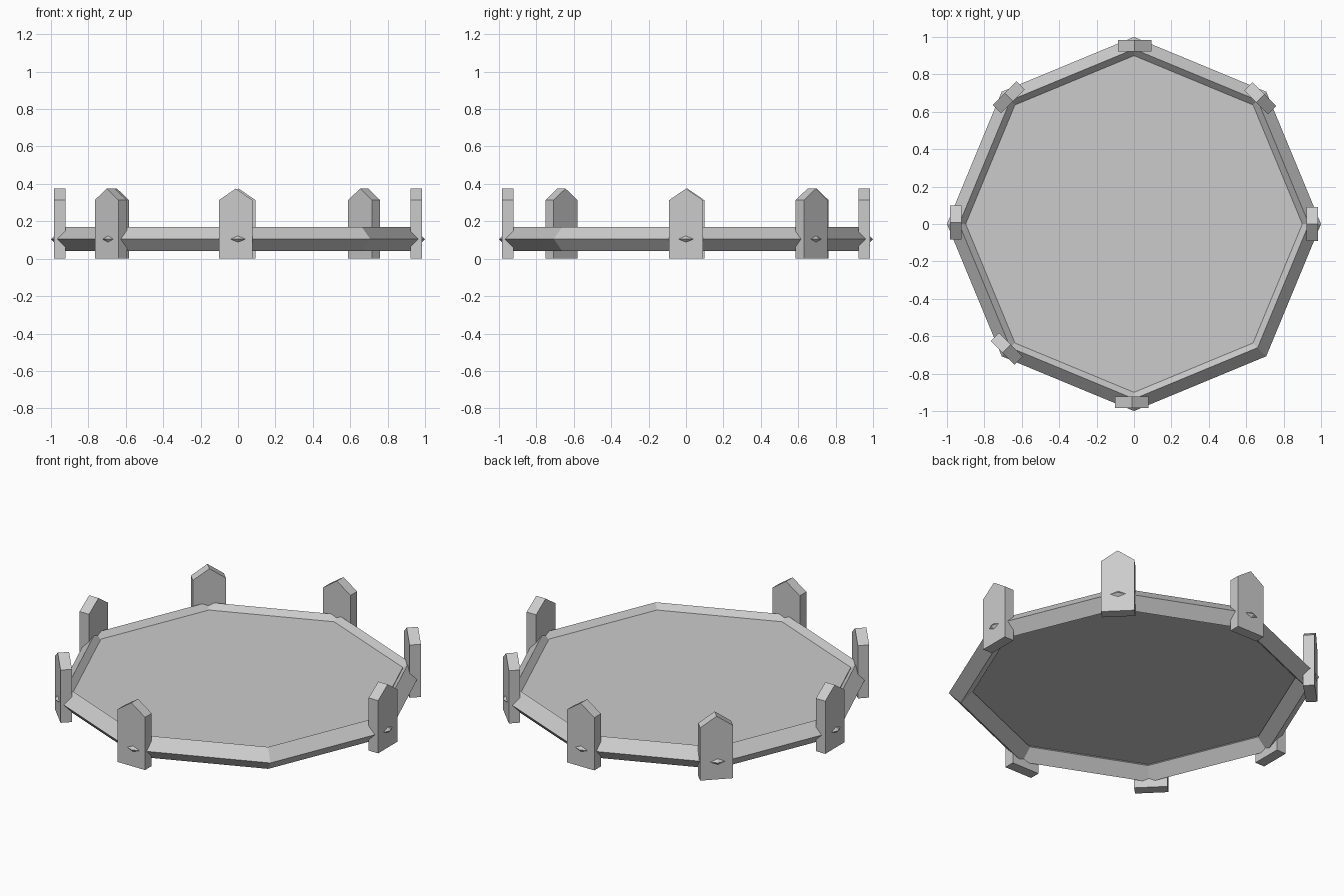
import bpy, bmesh, math
from mathutils import Matrix

if "Cube" in bpy.data.objects:
    bpy.data.objects.remove(bpy.data.objects["Cube"])

SIDES = 8
MID_Z = 0.105


def finish(bm, name):
    bmesh.ops.recalc_face_normals(bm, faces=bm.faces)
    mesh = bpy.data.meshes.new(name)
    bm.to_mesh(mesh)
    bm.free()
    obj = bpy.data.objects.new(name, mesh)
    bpy.context.collection.objects.link(obj)
    return obj


# Octagonal rim with a diamond cross-section
bpy.ops.mesh.primitive_torus_add(
    major_segments=SIDES, minor_segments=4,
    major_radius=0.935, minor_radius=0.065, location=(0, 0, MID_Z))
bpy.context.object.name = "rim"

# Thin octagonal floor, its edge buried in the rim
bm = bmesh.new()
bmesh.ops.create_cone(
    bm, cap_ends=True, segments=SIDES, radius1=0.9, radius2=0.9, depth=0.02,
    matrix=Matrix.Translation((0, 0, 0.13)))
floor = finish(bm, "floor")
# put a corner on the x axis, whatever the primitive's starting angle
v = floor.data.vertices[0].co
floor.data.transform(Matrix.Rotation(-math.atan2(v.y, v.x), 4, 'Z'))


# Pointed picket: profile across the tangent, extruded radially
def picket(name, angle, shift):
    profile = [(-0.09, 0), (0.09, 0), (0.09, 0.313), (0, 0.375), (-0.09, 0.313)]
    bm = bmesh.new()
    face = bm.faces.new([bm.verts.new((0.921, y + shift, z)) for y, z in profile])
    out = bmesh.ops.extrude_face_region(bm, geom=[face])
    verts = [g for g in out["geom"] if isinstance(g, bmesh.types.BMVert)]
    bmesh.ops.translate(bm, vec=(0.062, 0, 0), verts=verts)
    bm.transform(Matrix.Rotation(angle, 4, 'Z'))
    finish(bm, name)


# One picket per corner, leaving the front right corner open
for i in range(SIDES - 1):
    picket(f"picket_{i + 1}", math.radians(45 * i), -0.002 * i)
